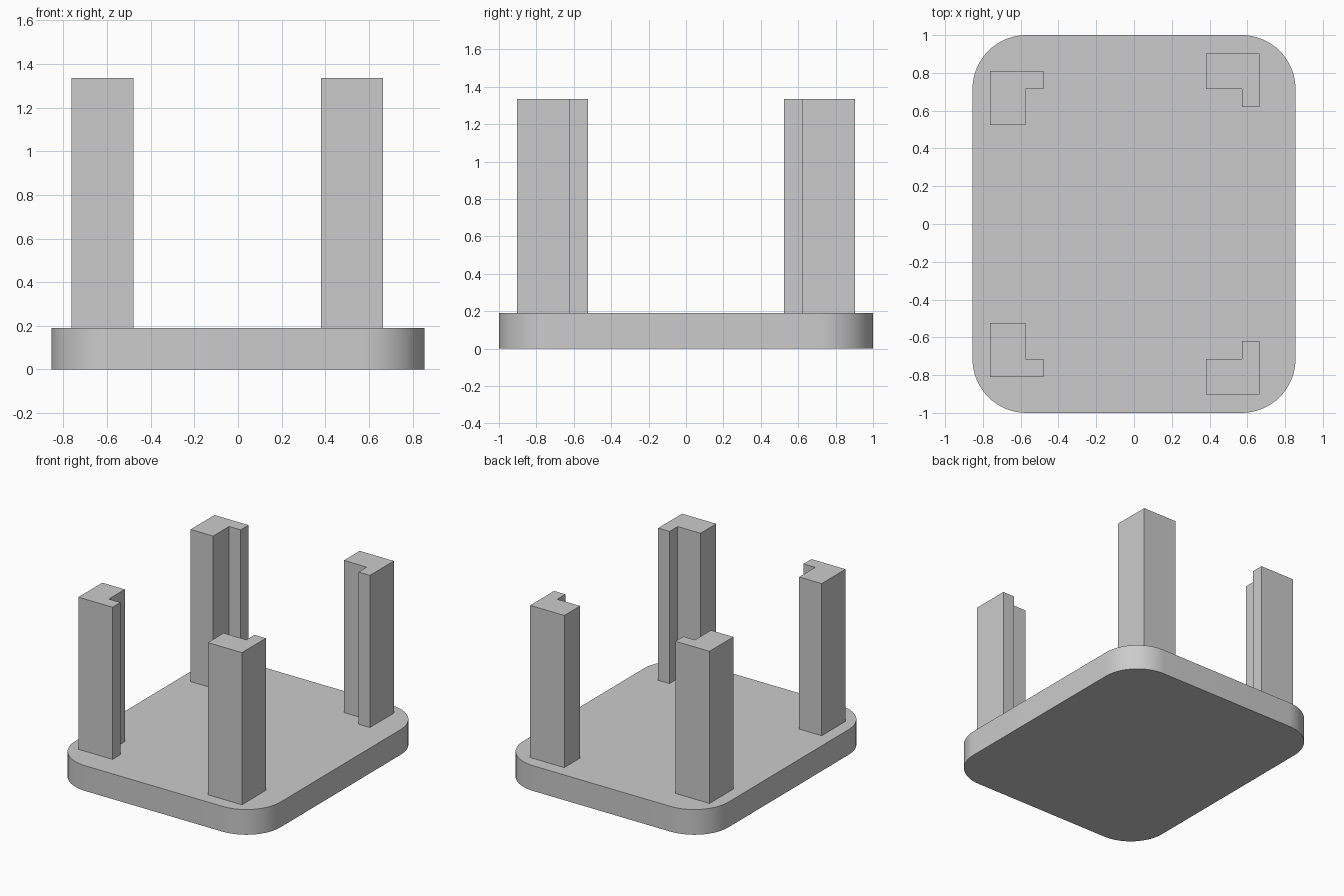
import bpy
import bmesh
import math

if "Cube" in bpy.data.objects:
    bpy.data.objects.remove(bpy.data.objects["Cube"], do_unlink=True)

GREY = (0.6, 0.6, 0.6, 1)
BASE_TOP, POST_TOP = 0.19, 1.335

grey = bpy.data.materials.new("plain grey")
grey.use_nodes = True
grey.diffuse_color = GREY
grey.node_tree.nodes["Principled BSDF"].inputs["Base Color"].default_value = GREY


def prism(name, outline, bottom, top):
    """Extrude a flat outline upwards into a closed solid."""
    bm = bmesh.new()
    face = bm.faces.new([bm.verts.new((x, y, bottom)) for x, y in outline])
    grown = bmesh.ops.extrude_face_region(bm, geom=[face], use_keep_orig=True)
    verts = [g for g in grown["geom"] if isinstance(g, bmesh.types.BMVert)]
    bmesh.ops.translate(bm, verts=verts, vec=(0, 0, top - bottom))
    bmesh.ops.recalc_face_normals(bm, faces=bm.faces)
    mesh = bpy.data.meshes.new(name)
    bm.to_mesh(mesh)
    bm.free()
    mesh.materials.append(grey)
    obj = bpy.data.objects.new(name, mesh)
    bpy.context.collection.objects.link(obj)
    return obj


def rounded_rectangle(half_x, half_y, radius, steps):
    points = []
    for quarter, (sx, sy) in enumerate([(1, 1), (-1, 1), (-1, -1), (1, -1)]):
        for i in range(steps + 1):
            angle = (quarter + i / steps) * math.pi / 2
            points.append((sx * (half_x - radius) + radius * math.cos(angle),
                           sy * (half_y - radius) + radius * math.sin(angle)))
    return points


def l_outline(corner_x, corner_y, dir_x, dir_y, size, thick_x, thick_y):
    """L shape growing inwards from its outer corner."""
    steps = [(0, 0), (size, 0), (size, thick_y),
             (thick_x, thick_y), (thick_x, size), (0, size)]
    return [(corner_x + dir_x * x, corner_y + dir_y * y) for x, y in steps]


# Base slab with rounded corners
base = prism("base_plate", rounded_rectangle(0.855, 1, 0.285, 16), 0, BASE_TOP)
bpy.context.view_layer.objects.active = base
base.select_set(True)
bpy.ops.object.shade_smooth_by_angle(angle=math.radians(30))

# Four L-shaped corner posts, front and back mirrored
for end, side in (("front", -1), ("back", 1)):
    prism(end + "_left_post",
          l_outline(0.665, side * 0.903, -1, -side, 0.284, 0.094, 0.187),
          BASE_TOP, POST_TOP)
    prism(end + "_right_post",
          l_outline(-0.762, side * 0.809, 1, -side, 0.284, 0.187, 0.094),
          BASE_TOP, POST_TOP)
